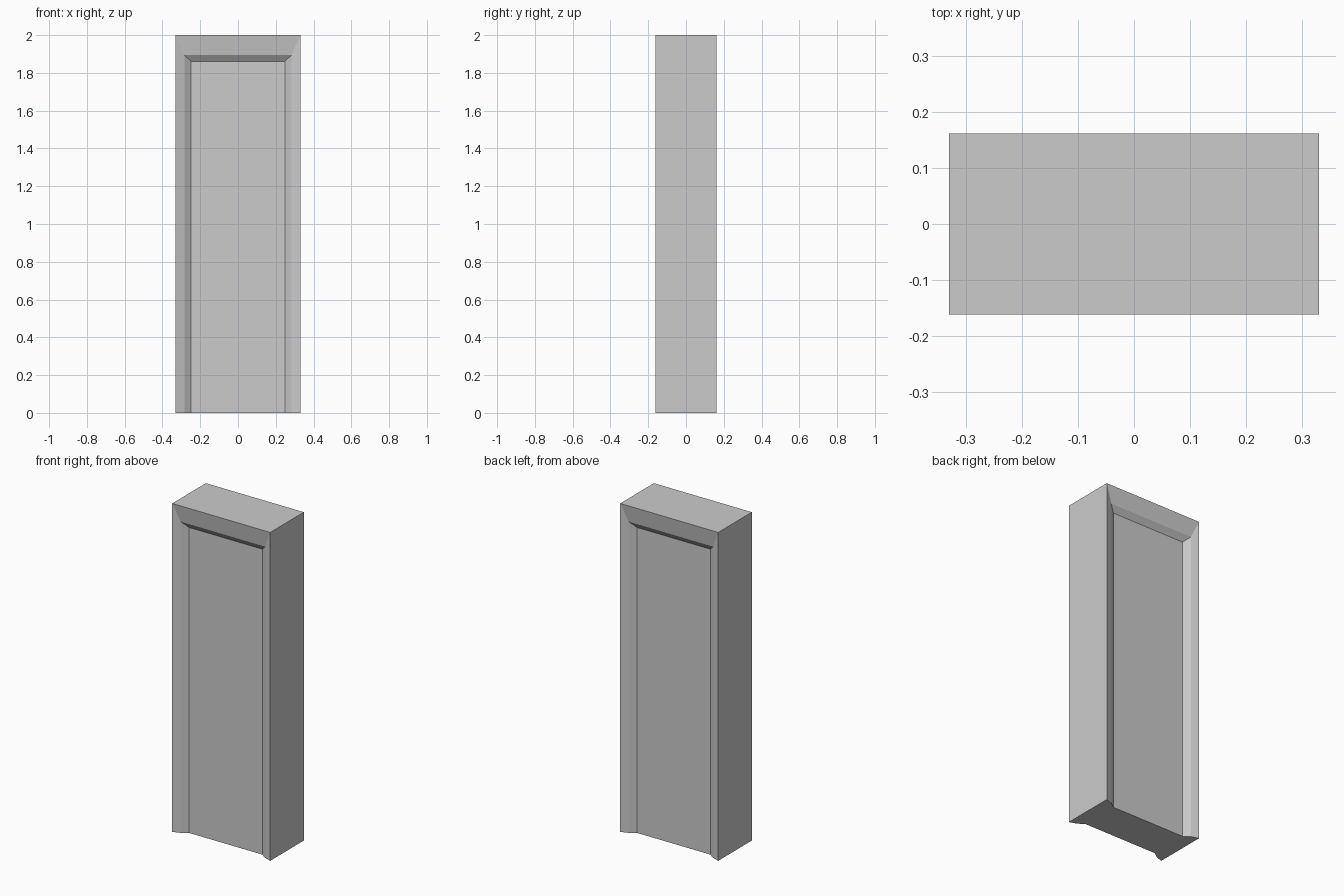
import bpy, bmesh

if "Cube" in bpy.data.objects:
    bpy.data.objects.remove(bpy.data.objects["Cube"])

HALF_DEPTH = 0.1615
# frame moulding: half width, height, recess from the outer plane
PROFILE = [(0.33, 2.0, 0.0), (0.284, 1.895, 0.016), (0.248, 1.86, 0.042)]

bm = bmesh.new()


def arch(half_width, height, y):
    """Open-bottomed door outline, left foot to right foot."""
    return [bm.verts.new((x, y, z)) for x, z in
            ((-half_width, 0), (-half_width, height), (half_width, height), (half_width, 0))]


def bridge(a, b):
    for i in range(3):
        bm.faces.new((a[i], a[i + 1], b[i + 1], b[i]))


# stepped mitred frame and flat recessed panel, front and back
sides = {}
for s in (-1, 1):
    loops = [arch(w, h, s * (HALF_DEPTH - d)) for w, h, d in PROFILE]
    for a, b in zip(loops, loops[1:]):
        bridge(a, b)
    bm.faces.new(loops[-1])
    sides[s] = loops

# outer jambs and top
bridge(sides[-1][0], sides[1][0])

# underside follows the moulding profile
def foot(s):
    loops = sides[s]
    return [l[0] for l in loops] + [l[3] for l in reversed(loops)]

bm.faces.new(foot(-1) + foot(1)[::-1])

bmesh.ops.recalc_face_normals(bm, faces=bm.faces)
mesh = bpy.data.meshes.new("door_block")
bm.to_mesh(mesh)
bm.free()
bpy.context.collection.objects.link(bpy.data.objects.new("door_block", mesh))
